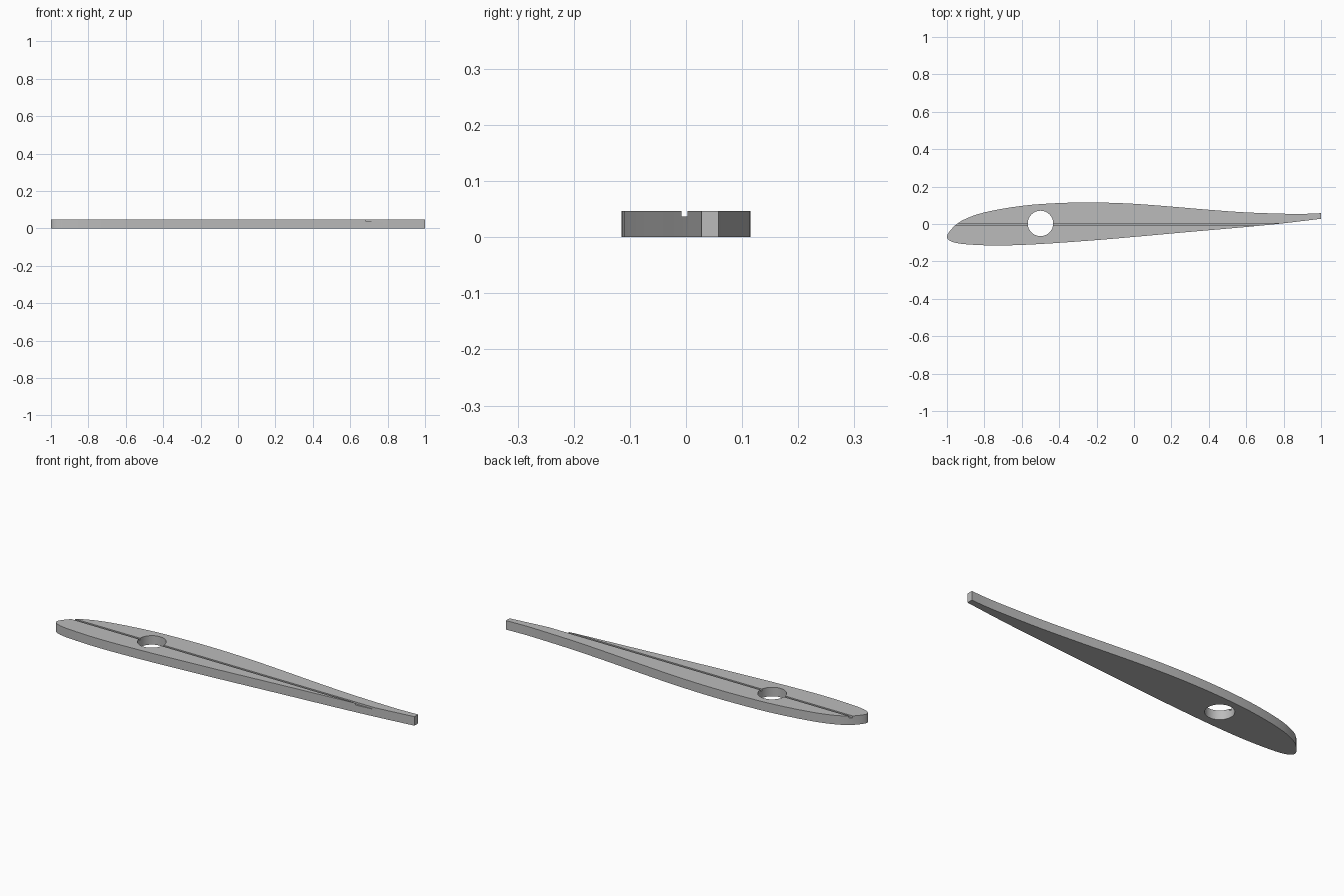
import bpy
import bmesh
from mathutils import Vector

if "Cube" in bpy.data.objects:
    bpy.data.objects.remove(bpy.data.objects["Cube"], do_unlink=True)

THICK = 0.047

grey = bpy.data.materials.new("plain grey")
grey.use_nodes = True
colour = (0.5, 0.5, 0.5, 1)
grey.diffuse_color = colour
grey.node_tree.nodes["Principled BSDF"].inputs["Base Color"].default_value = colour

# Aerofoil outline: trailing edge over the top to the nose, back underneath
outline = [(1, .058), (.9, .054), (.8, .055), (.6, .062), (.4, .076), (.2, .093),
           (0, .108), (-.2, .115), (-.4, .112), (-.6, .097), (-.8, .062), (-.92, .018),
           (-.98, -.032), (-1, -.072), (-.97, -.096), (-.89, -.109), (-.72, -.115),
           (-.5, -.107), (-.2, -.086), (0, -.069), (.3, -.042), (.6, -.016), (.8, .004), (1, .028)]


def smooth_path(points, steps):
    """Catmull-Rom curve through the points, with open ends."""
    p = [Vector(q) for q in points]
    p = [2 * p[0] - p[1]] + p + [2 * p[-1] - p[-2]]
    path = []
    for a, b, c, d in zip(p, p[1:], p[2:], p[3:]):
        for i in range(steps):
            t = i / steps
            path.append(b + (c - a) * t / 2 + (a - 2.5 * b + 2 * c - d / 2) * t * t
                        + (1.5 * (b - c) + (d - a) / 2) * t ** 3)
    return path + [p[-2]]


# Rib plate
bm = bmesh.new()
face = bm.faces.new([bm.verts.new((v.x, v.y, 0)) for v in smooth_path(outline, 4)])
top = bmesh.ops.extrude_face_region(bm, geom=[face])["geom"]
bmesh.ops.translate(bm, verts=[v for v in top if isinstance(v, bmesh.types.BMVert)],
                    vec=(0, 0, THICK))
bmesh.ops.recalc_face_normals(bm, faces=bm.faces)
mesh = bpy.data.meshes.new("wing_rib")
bm.to_mesh(mesh)
bm.free()
rib = bpy.data.objects.new("wing_rib", mesh)
bpy.context.collection.objects.link(rib)
mesh.materials.append(grey)


def cut(name):
    """Subtract the active primitive from the rib."""
    cutter = bpy.context.object
    cutter.name = name
    cutter.data.materials.append(grey)
    cutter.hide_render = True
    cutter.hide_set(True)
    cutter.display_type = 'WIRE'
    mod = rib.modifiers.new(name, 'BOOLEAN')
    mod.operation = 'DIFFERENCE'
    mod.solver = 'EXACT'
    mod.object = cutter
    return cutter


# Spar hole through the plate
bpy.ops.mesh.primitive_cylinder_add(vertices=64, radius=0.068, depth=0.3,
                                    location=(-0.5, 0.003, 0))
hole = cut("spar_hole_cutter")

# Shallow groove along the top face
bpy.ops.mesh.primitive_cube_add(size=1, location=(0, -0.0025, THICK))
bpy.context.object.scale = (2.4, 0.011, 0.02)
groove = cut("groove_cutter")

# Apply the cuts and remove the cutters
bpy.ops.object.select_all(action='DESELECT')
bpy.context.view_layer.objects.active = rib
rib.select_set(True)
for name in [m.name for m in rib.modifiers]:
    bpy.ops.object.modifier_apply(modifier=name)
for cutter in (hole, groove):
    bpy.data.objects.remove(cutter, do_unlink=True)
bpy.ops.object.shade_smooth_by_angle()
